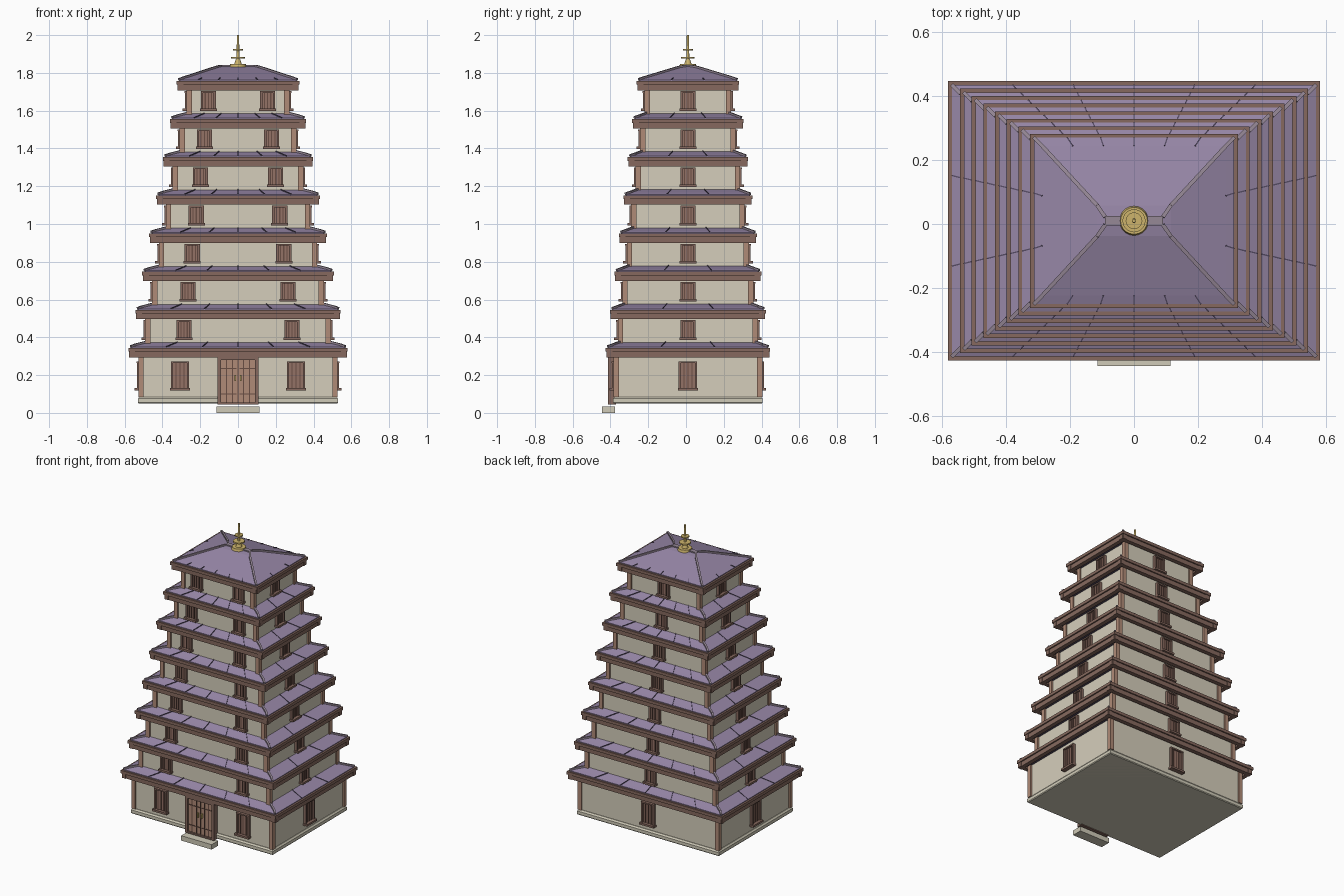
import bpy, bmesh, math
from mathutils import Vector

if "Cube" in bpy.data.objects:
    bpy.data.objects.remove(bpy.data.objects["Cube"])

Y0 = 0.01  # tower centre in y


def material(name, rgb):
    m = bpy.data.materials.new(name)
    lin = [((c / 255 + 0.055) / 1.055) ** 2.4 for c in rgb]
    m.diffuse_color = (*lin, 1)
    m.use_nodes = True
    m.node_tree.nodes["Principled BSDF"].inputs["Base Color"].default_value = m.diffuse_color
    return m


PLASTER = material("plaster", (213, 206, 187))
STONE = material("pale_stone", (208, 203, 184))
TIMBER = material("dark_timber", (134, 105, 94))
POST = material("light_timber", (176, 139, 119))
SHUTTER = material("shutter_wood", (148, 114, 102))
BARS = material("deep_brown", (104, 77, 68))
TILE = material("purple_tile", (150, 134, 166))
SOFFIT = material("soffit_purple", (86, 76, 100))
HIP = material("hip_tile", (150, 136, 150))
GOLD = material("brass", (205, 180, 108))


class Part:
    """Collects simple solids into one mesh object."""

    def __init__(self, name, mat):
        self.name, self.mat, self.bm = name, mat, bmesh.new()

    def box(self, x0, x1, y0, y1, z0, z1):
        vs = bmesh.ops.create_cube(self.bm, size=1)["verts"]
        for v in vs:
            v.co = Vector(((x0 + x1) / 2 + v.co.x * (x1 - x0),
                           (y0 + y1) / 2 + v.co.y * (y1 - y0),
                           (z0 + z1) / 2 + v.co.z * (z1 - z0)))

    def beam(self, a, b, w, h):
        a, b = Vector(a), Vector(b)
        d = (b - a).normalized()
        side = d.cross(Vector((0, 0, 1))).normalized()
        up = side.cross(d)
        for v in bmesh.ops.create_cube(self.bm, size=1)["verts"]:
            c = v.co.copy()
            v.co = (a + b) / 2 + d * c.x * (b - a).length + side * c.y * w + up * c.z * h

    def disc(self, r0, r1, z0, z1):
        vs = bmesh.ops.create_cone(self.bm, cap_ends=True, segments=20,
                                   radius1=r0, radius2=r1, depth=z1 - z0)["verts"]
        for v in vs:
            v.co += Vector((0, Y0, (z0 + z1) / 2))

    def rings(self, levels):
        """Closed stack of rectangles (half x, half y, z)."""
        loops = [[self.bm.verts.new((sx * hx, Y0 + sy * hy, z))
                  for sx, sy in ((-1, -1), (1, -1), (1, 1), (-1, 1))]
                 for hx, hy, z in levels]
        for lo, hi in zip(loops, loops[1:]):
            for i in range(4):
                j = (i + 1) % 4
                self.bm.faces.new((lo[i], lo[j], hi[j], hi[i]))
        self.bm.faces.new(loops[0][::-1])
        self.bm.faces.new(loops[-1])

    def done(self):
        bmesh.ops.recalc_face_normals(self.bm, faces=self.bm.faces)
        me = bpy.data.meshes.new(self.name)
        self.bm.to_mesh(me)
        self.bm.free()
        me.materials.append(self.mat)
        ob = bpy.data.objects.new(self.name, me)
        bpy.context.collection.objects.link(ob)
        return ob


walls = Part("walls", PLASTER)
posts = Part("corner_posts", POST)
eaves = Part("eave_beams", TIMBER)
soffits = Part("soffits", SOFFIT)
roofs = Part("roof_skirts", TILE)
hips = Part("roof_hips", HIP)
seams = Part("tile_seams", SOFFIT)
frames = Part("window_frames", TIMBER)
shutters = Part("window_shutters", SHUTTER)
slats = Part("window_slats", BARS)


def window(side, along, wall, zc, w, h):
    """Window on side 'front', 'back', 'left' or 'right'."""
    def put(part, u0, u1, d, z0, z1):
        u0, u1 = along + u0, along + u1
        lo, hi = wall - 0.004, wall + d
        if side == "front":
            part.box(u0, u1, Y0 - hi, Y0 - lo, z0, z1)
        elif side == "back":
            part.box(u0, u1, Y0 + lo, Y0 + hi, z0, z1)
        elif side == "left":
            part.box(-hi, -lo, Y0 + u0, Y0 + u1, z0, z1)
        else:
            part.box(lo, hi, Y0 + u0, Y0 + u1, z0, z1)
    a, b, z0, z1 = w / 2, w / 2 + 0.011, zc - h / 2, zc + h / 2
    put(shutters, -a, a, 0.008, z0, z1)
    for s in (-1, 1):
        put(frames, s * a - 0.006, s * a + 0.006, 0.018, z0, z1)
    put(frames, -a - 0.004, a + 0.004, 0.02, z1 - 0.009, z1)
    put(frames, -b, b, 0.03, z0 - 0.004, z0 + 0.009)
    for k in (-1, 0, 1):
        put(slats, k * w / 4 - 0.003, k * w / 4 + 0.003, 0.012, z0 + 0.009, z1 - 0.009)


# Eight tiers, each smaller than the one below
N = 8
for i in range(N):
    hx, hy = 0.58 - 0.0365 * i, 0.436 - 0.0235 * i
    zf = 0.294 + 0.202 * i                      # underside of the eave beam
    wx, wy = hx - 0.062, hy - 0.052
    zb = 0.05 if i == 0 else zf - 0.16
    walls.box(-wx, wx, Y0 - wy, Y0 + wy, zb, zf + 0.03)
    for sx in (-1, 1):
        for sy in (-1, 1):
            cx, cy = sx * (wx - 0.004), Y0 + sy * (wy - 0.004)
            posts.box(cx - 0.014, cx + 0.014, cy - 0.014, cy + 0.014,
                      0.085 if i == 0 else zb, zf + 0.02)

    # Eave beams: lower beam and projecting upper trim, crossing at the corners
    for s in (-1, 1):
        for off, t, z0, z1, ext in ((0.008, 0.028, 0, 0.036, 0.004), (0, 0.016, 0.03, 0.05, 0)):
            x, y = s * (hx - off - t / 2), Y0 + s * (hy - off - t / 2)
            ex, ey = hx - off + ext, hy - off + ext
            eaves.box(x - t / 2, x + t / 2, Y0 - ey, Y0 + ey, zf + z0, zf + z1)
            eaves.box(-ex, ex, y - t / 2, y + t / 2, zf + z0, zf + z1)
    soffits.box(-hx + 0.02, hx - 0.02, Y0 - hy + 0.02, Y0 + hy - 0.02, zf + 0.012, zf + 0.04)

    # Tiled skirt; the last tier carries the full hipped roof
    levels = [(hx - 0.012, hy - 0.012, zf + 0.035), (hx - 0.012, hy - 0.012, zf + 0.055),
              (hx - 0.038, hy - 0.038, zf + 0.064)]
    if i < N - 1:
        levels.append((hx - 0.1, hy - 0.08, zf + 0.08))
    else:
        levels += [(0.115, 0.048, 1.828), (0.09, 0.012, 1.834)]
    roofs.rings(levels)
    for sx in (-1, 1):
        for sy in (-1, 1):
            pts = [(sx * a, Y0 + sy * b, z + 0.003) for a, b, z in levels[1:]]
            for p, q in zip(pts, pts[1:]):
                hips.beam(p, q, 0.012, 0.012)
    # Seams between tile panels
    (ax, ay, az), (bx, by, bz) = levels[1], levels[2]
    if i < N - 1:
        bx, by, bz = levels[3]
    for s in (-1, 1):
        for f in (-2 / 3, -1 / 3, 0, 1 / 3, 2 / 3):
            seams.beam((f * ax, Y0 + s * ay, az), (f * bx, Y0 + s * by, bz), 0.004, 0.008)
        for f in (-1 / 3, 1 / 3):
            seams.beam((s * ax, Y0 + f * ay, az), (s * bx, Y0 + f * by, bz), 0.004, 0.008)

    # Windows: a pair in front, one on each other side
    zc, w, h = (0.197, 0.085, 0.15) if i == 0 else (zf - 0.055, 0.068, 0.1)
    fx = 0.307 - 0.0215 * i
    window("front", -fx, wy, zc, w, h)
    window("front", fx, wy, zc, w, h)
    window("back", 0, wy, zc, w, h)
    window("left", 0, wx, zc, w, h)
    window("right", 0, wx, zc, w, h)

for part in (walls, posts, eaves, soffits, roofs, hips, seams, frames, shutters, slats):
    part.done()

# Ridge cap on the top roof
ridge = Part("ridge_cap", HIP)
ridge.box(-0.09, 0.09, Y0 - 0.015, Y0 + 0.015, 1.825, 1.841)
ridge.done()

# Foundation band and doorstep
base = Part("plinth", STONE)
base.rings([(0.526, 0.392, 0.05), (0.53, 0.396, 0.055), (0.53, 0.396, 0.075), (0.522, 0.388, 0.085)])
base.done()
step = Part("doorstep", STONE)
step.box(-0.114, 0.114, -0.444, -0.375, 0, 0.033)
step.done()

# Double door
jambs = Part("door_frame", TIMBER)
for s in (-1, 1):
    jambs.box(s * 0.099 - 0.009, s * 0.099 + 0.009, -0.412, -0.37, 0.045, 0.296)
jambs.box(-0.108, 0.108, -0.412, -0.37, 0.28, 0.296)
jambs.box(-0.108, 0.108, -0.412, -0.37, 0.045, 0.055)
jambs.done()
leaves = Part("door_leaves", POST)
grooves = Part("door_battens", BARS)
handles = Part("door_handles", GOLD)
leaves.box(-0.092, 0.092, -0.4, -0.37, 0.055, 0.28)
grooves.box(-0.003, 0.003, -0.404, -0.39, 0.055, 0.28)
for s in (-1, 1):
    for x in (0.03, 0.062):
        grooves.box(s * x - 0.0025, s * x + 0.0025, -0.403, -0.39, 0.055, 0.28)
    for z in (0.1, 0.235):
        a, b = sorted((s * 0.008, s * 0.09))
        grooves.box(a, b, -0.403, -0.39, z - 0.0025, z + 0.0025)
    handles.box(s * 0.014 - 0.004, s * 0.014 + 0.004, -0.414, -0.395, 0.17, 0.2)
for part in (leaves, grooves, handles):
    part.done()

# Brass finial with stacked rings
finial = Part("finial", GOLD)
finial.disc(0.046, 0.042, 1.83, 1.846)
finial.disc(0.02, 0.012, 1.846, 1.87)
finial.disc(0.036, 0.036, 1.876, 1.885)
finial.disc(0.026, 0.026, 1.918, 1.926)
finial.disc(0.008, 0.006, 1.84, 2.0)
ob = finial.done()
bpy.context.view_layer.objects.active = ob
ob.select_set(True)
bpy.ops.object.shade_smooth_by_angle(angle=math.radians(35))
